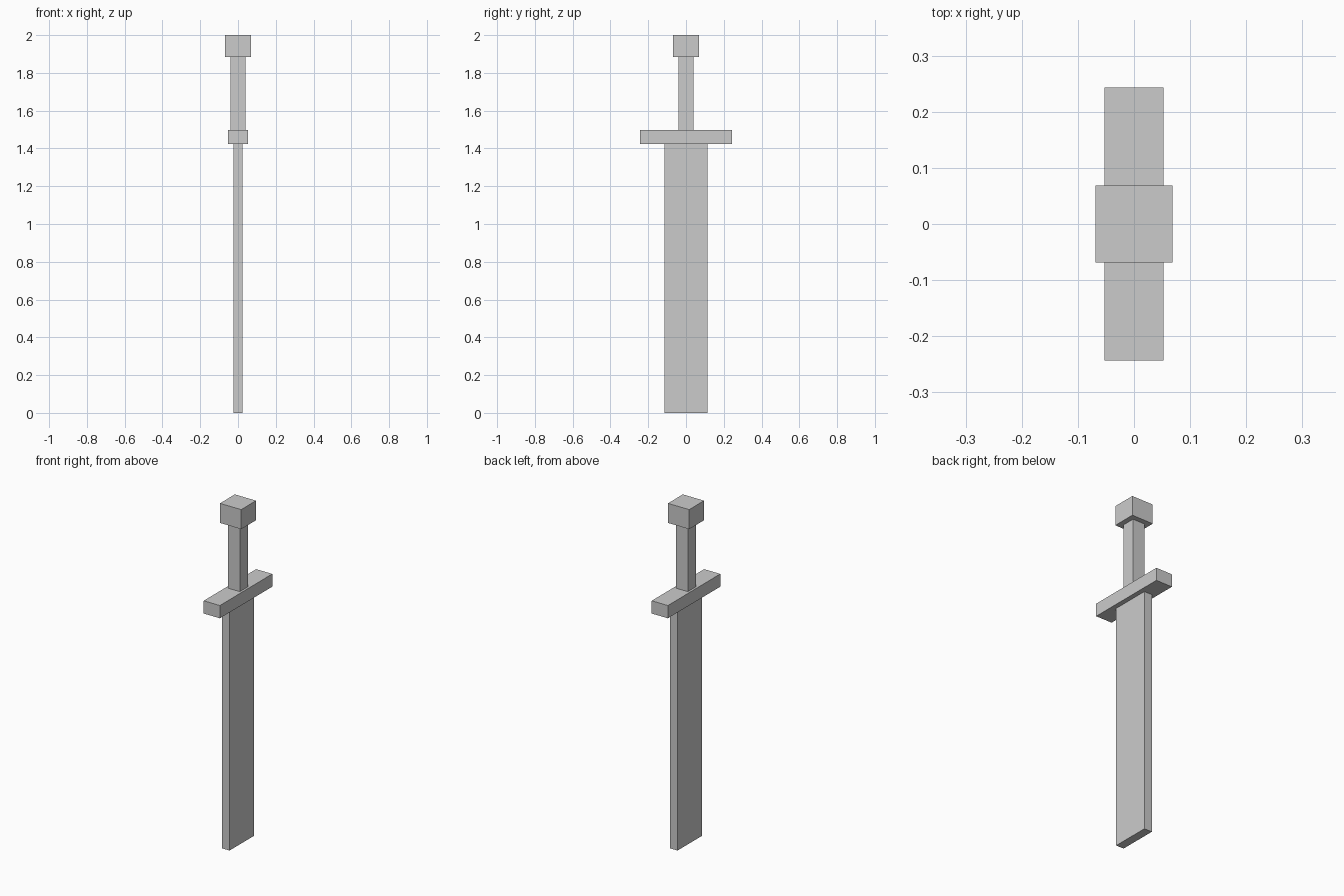
import bpy

# Remove the default cube
cube = bpy.data.objects.get("Cube")
if cube:
    bpy.data.objects.remove(cube, do_unlink=True)

# Single plain grey
GREY = (0.6, 0.6, 0.6, 1.0)
grey = bpy.data.materials.new("plain_grey")
grey.use_nodes = True
grey.diffuse_color = GREY
shader = next(n for n in grey.node_tree.nodes if n.type == "BSDF_PRINCIPLED")
shader.inputs["Base Color"].default_value = GREY


def box(name, width, depth, bottom, top):
    """Centred box of the given x and y size, between two heights."""
    bpy.ops.mesh.primitive_cube_add(size=1, location=(0, 0, (bottom + top) / 2))
    part = bpy.context.object
    part.name = name
    part.scale = (width, depth, top - bottom)
    bpy.ops.object.transform_apply(location=False, rotation=False, scale=True)
    part.data.materials.append(grey)
    return part


# Sword standing on its blade end
blade_top, guard_top, grip_top, pommel_top = 1.423, 1.498, 1.885, 2.0
box("blade", 0.05, 0.228, 0, blade_top)
box("crossguard", 0.105, 0.487, blade_top, guard_top)
box("grip", 0.078, 0.078, guard_top, grip_top)
box("pommel", 0.138, 0.138, grip_top, pommel_top)
